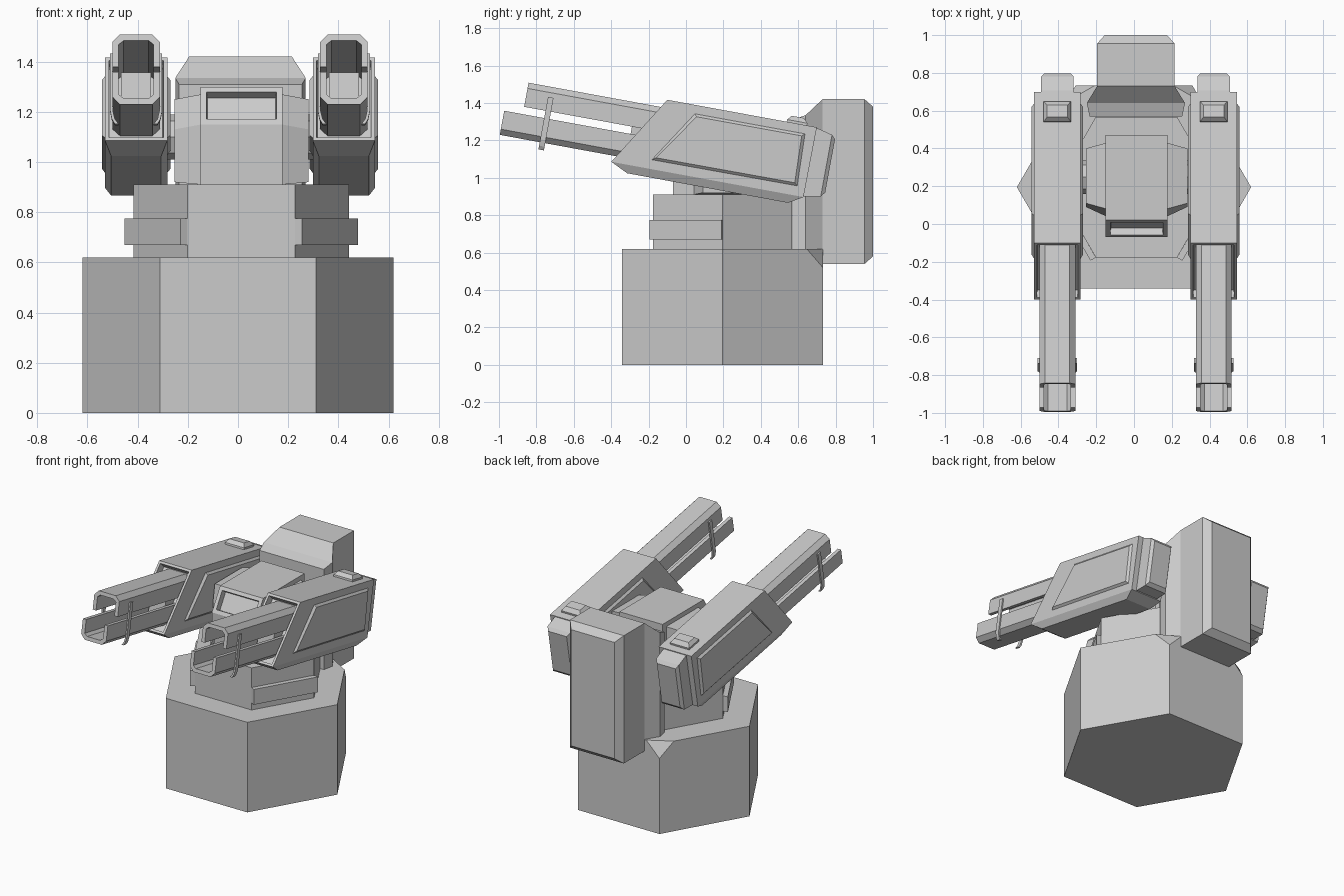
import bpy, bmesh
from math import sin, cos, pi, radians

if "Cube" in bpy.data.objects:
    bpy.data.objects.remove(bpy.data.objects["Cube"])

CX = 0.01                      # small sideways offset of the upper parts
A = radians(10.4)              # gun pitch


def finish(name, bm):
    bmesh.ops.recalc_face_normals(bm, faces=bm.faces)
    me = bpy.data.meshes.new(name)
    bm.to_mesh(me)
    bm.free()
    ob = bpy.data.objects.new(name, me)
    bpy.context.collection.objects.link(ob)
    return ob


def loft(rings):
    """Closed solid through rings of equal point count."""
    bm = bmesh.new()
    vs = [[bm.verts.new(p) for p in r] for r in rings]
    n = len(rings[0])
    for a, b in zip(vs, vs[1:]):
        for i in range(n):
            j = (i + 1) % n
            bm.faces.new((a[i], a[j], b[j], b[i]))
    bm.faces.new(vs[0])
    bm.faces.new(vs[-1])
    bmesh.ops.recalc_face_normals(bm, faces=bm.faces)
    bm.faces.ensure_lookup_table()
    return bm


def solid(name, rings):
    return finish(name, loft(rings))


def recess(bm, test, rim, depth):
    bm.normal_update()
    fs = [f for f in bm.faces if test(f)]
    bmesh.ops.inset_individual(bm, faces=fs, thickness=rim, depth=0)
    bmesh.ops.inset_individual(bm, faces=fs, thickness=0.004, depth=-depth)


def hexagon(cx, cy, r, z):
    return [(cx + r * cos(i * pi / 3), cy + r * sin(i * pi / 3), z) for i in range(6)]


def rect_y(x0, x1, z0, z1, y):
    return [(x0, y, z0), (x1, y, z0), (x1, y, z1), (x0, y, z1)]


# Hexagonal base with clipped rear top corners
bm = loft([hexagon(0, 0.195, 0.62, 0), hexagon(0, 0.195, 0.62, 0.62)])
corners = [v for v in bm.verts if v.co.z > 0.5 and v.co.y > 0.6]
bmesh.ops.bevel(bm, geom=corners, offset=0.1, segments=1, affect='VERTICES')
finish("base", bm)

# Turning collar and the blocks on its two front flanks
solid("collar", [hexagon(0.013, 0.195, 0.43, 0.6), hexagon(0.013, 0.195, 0.43, 0.91)])
for s in (-1, 1):
    foot = [(0.215, -0.178), (0.243, -0.194), (0.465, 0.19), (0.43, 0.195)]
    solid("collar_block", [[(0.013 + s * x, y, z) for x, y in foot] for z in (0.67, 0.775)])

# Central head with recessed viewing slot
prof = [(-0.07, 0.91), (-0.07, 1.15), (0.02, 1.30), (0.47, 1.30), (0.47, 0.91)]
bm = loft([[(x, y, z) for y, z in prof] for x in (-0.15, 0.178)])
recess(bm, lambda f: f.normal.y < -0.5 and f.normal.z > 0.3, 0.035, 0.04)
finish("head", bm)
for s in (-1, 1):
    inner = [(0.04, 0.91), (0.04, 1.15), (0.08, 1.27), (0.43, 1.27), (0.43, 0.91)]
    outer = [(0.09, 0.92), (0.09, 1.13), (0.11, 1.25), (0.40, 1.25), (0.40, 0.92)]
    solid("head_cheek", [[(0.014 + s * 0.16, y, z) for y, z in inner],
                         [(0.014 + s * 0.268, y, z) for y, z in outer]])

# Axle carrying both guns
solid("gun_axle", [[(x, 0.25 + 0.09 * cos(i * pi / 4), 1.1 + 0.09 * sin(i * pi / 4))
                    for i in range(8)] for x in (-0.33, 0.35)])

# Rear power pack, flared at the front and bevelled at the back
solid("rear_pack", [rect_y(CX - 0.245, CX + 0.245, 0.60, 1.31, 0.57),
                    rect_y(CX - 0.26, CX + 0.26, 0.58, 1.335, 0.64),
                    rect_y(CX - 0.205, CX + 0.205, 0.54, 1.42, 0.73),
                    rect_y(CX - 0.205, CX + 0.205, 0.54, 1.42, 0.955),
                    rect_y(CX - 0.165, CX + 0.165, 0.58, 1.38, 1.0)])


def gun(cx):
    def g(x, u, w):            # u runs back along the gun, w runs up from its top
        return (cx + x, -0.10 + u * cos(A) + w * sin(A), 1.417 - u * sin(A) + w * cos(A))

    def block_u(name, rings):  # rings of (u, half width, w bottom, w top)
        solid(name, [[g(-h, u, b), g(h, u, b), g(h, u, t), g(-h, u, t)]
                     for u, h, b, t in rings])

    def block_w(name, rings):  # rings of (w, half width, u front, u back)
        solid(name, [[g(-h, a, w), g(h, a, w), g(h, b, w), g(-h, b, w)]
                     for w, h, a, b in rings])

    # Housing with raking front and narrowed underside
    bm = loft([[g(sx * h, a, w) for sx, a in ((-1, a0), (1, a0), (1, a1), (-1, a1))]
               for w, h, a0, a1 in ((0, 0.124, 0, 0.813), (-0.38, 0.124, -0.235, 0.81),
                                    (-0.425, 0.1, -0.14, 0.735))])
    recess(bm, lambda f: f.normal.y < -0.5 and f.normal.z > 0.3, 0.022, 0.05)
    finish("gun_housing", bm)

    # Raised side panels
    quad = [(-0.023, -0.33), (0.159, -0.047), (0.757, -0.046), (0.766, -0.327)]
    mu = sum(p[0] for p in quad) / 4
    mw = sum(p[1] for p in quad) / 4
    for s in (-1, 1):
        solid("gun_side_panel",
              [[g(s * x, mu + (u - mu) * k, mw + (w - mw) * m) for u, w in quad]
               for x, k, m in ((0.115, 1, 1), (0.124, 1, 1), (0.137, 0.955, 0.9))])

    # Rear cap and top nub
    block_u("gun_rear_cap", [(0.78, 0.086, -0.375, -0.005), (0.82, 0.086, -0.375, -0.005),
                             (0.90, 0.086, -0.36, -0.025), (0.92, 0.07, -0.335, -0.045)])
    bm = loft([[g(-h, a, w), g(h, a, w), g(h, b, w), g(-h, b, w)]
               for w, h, a, b in ((-0.01, 0.072, 0.65, 0.76), (0.012, 0.072, 0.65, 0.76),
                                  (0.036, 0.055, 0.67, 0.735))])
    finish("gun_top_nub", bm)

    # Two facing channel barrels: upper opens down, lower opens up
    chan = [(-0.095, 0), (-0.095, 0.1), (-0.065, 0.131), (0.065, 0.131), (0.095, 0.1),
            (0.095, 0), (0.07, 0), (0.07, 0.09), (0.05, 0.106), (-0.05, 0.106),
            (-0.07, 0.09), (-0.07, 0)]
    for name, w0, d, u0 in (("upper_barrel", -0.175, 1, -0.746),
                            ("lower_barrel", -0.215, -1, -0.847)):
        solid(name, [[g(x, u, w0 + d * h) for x, h in chan] for u in (u0, 0.1)])

    # Inner core hidden between barrels near the housing
    block_u("barrel_root", [(-0.16, 0.06, -0.31, -0.09), (0.1, 0.06, -0.31, -0.09)])

    # Thin clamps joining the barrels, bent in at the lower end
    path = [(0.093, 0.104, -0.10), (0.093, 0.104, -0.33), (0.085, 0.097, -0.365),
            (0.07, 0.085, -0.385)]
    for s in (-1, 1):
        solid("barrel_clamp", [[g(s * a, -0.63, w), g(s * b, -0.63, w),
                                g(s * b, -0.6, w), g(s * a, -0.6, w)] for a, b, w in path])


for side in (-1, 1):
    gun(0.008 + side * 0.414)
